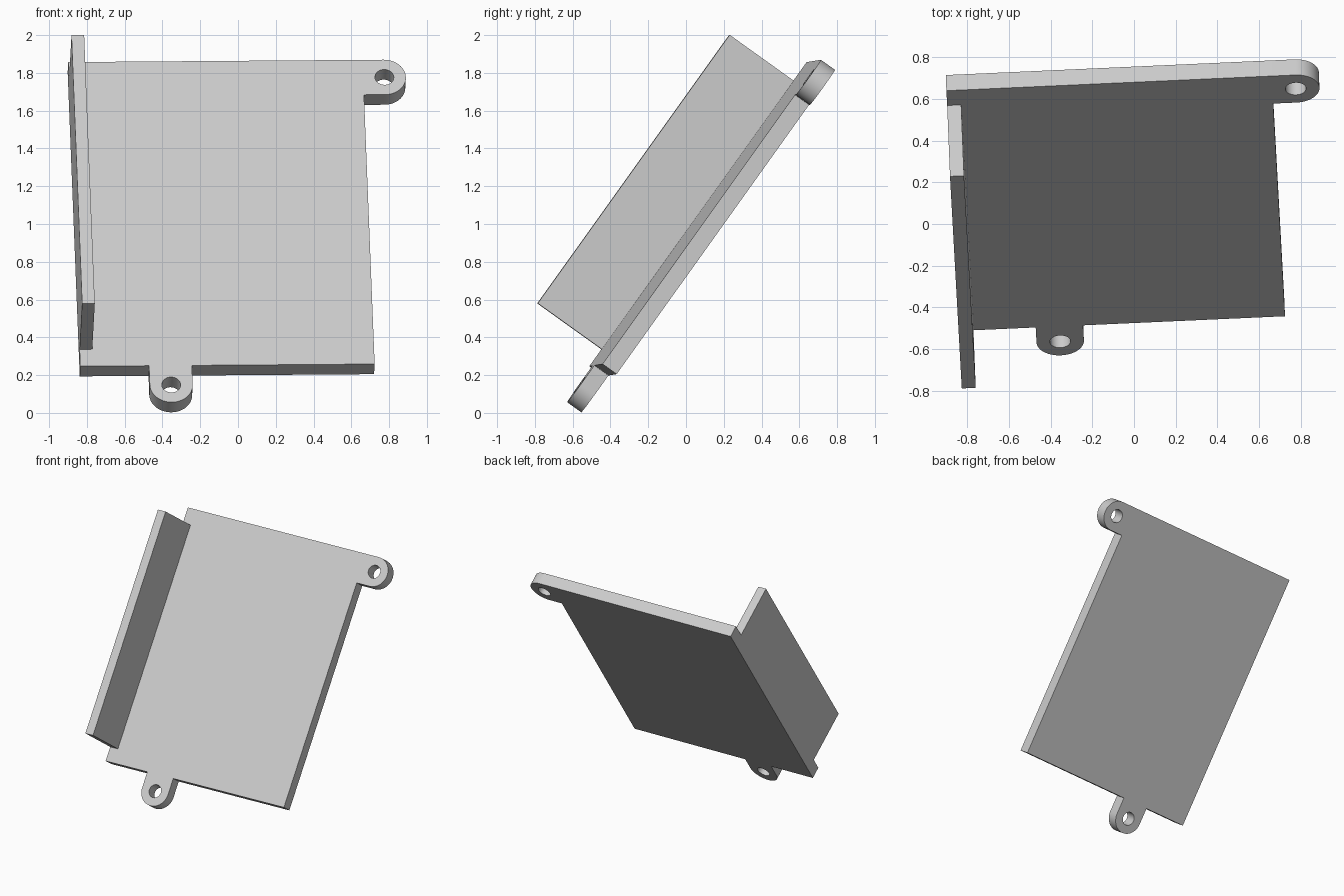
import bpy, math
from mathutils import Matrix, Vector

cube = bpy.data.objects.get("Cube")
if cube:
    bpy.data.objects.remove(cube, do_unlink=True)

grey = bpy.data.materials.new("light grey")
grey.use_nodes = True
colour = (0.6, 0.6, 0.6, 1)
grey.diffuse_color = colour
grey.node_tree.nodes["Principled BSDF"].inputs["Base Color"].default_value = colour

# Tilted frame: across the plate, up the plate, out of its front face
across = Vector((1, 0.045, 0.0075)).normalized()
up = Vector((-0.032, 0.581, 0.813))
up = (up - across * up.dot(across)).normalized()
out = across.cross(up)
frame = Matrix((across, up, out)).transposed().to_4x4()
frame.translation = (-0.835, -0.512, 0.247)

WIDTH, HEIGHT, THICK = 1.56, 1.98, 0.092
EAR, HOLE = 0.1135, 0.05


def arc(cx, cy, radius, start, sweep, steps):
    angles = [math.radians(start + sweep * i / steps) for i in range(steps + 1)]
    return [(cx + radius * math.cos(a), cy + radius * math.sin(a)) for a in angles]


def extrude_outline(name, loops, low, high):
    """Fill closed outlines (inner ones become holes) and extrude along the frame."""
    curve = bpy.data.curves.new(name, "CURVE")
    curve.dimensions = "2D"
    curve.fill_mode = "BOTH"
    curve.extrude = (high - low) / 2
    for loop in loops:
        spline = curve.splines.new("POLY")
        spline.points.add(len(loop) - 1)
        for point, (x, y) in zip(spline.points, loop):
            point.co = (x, y, 0, 1)
        spline.use_cyclic_u = True
    obj = bpy.data.objects.new(name, curve)
    bpy.context.collection.objects.link(obj)
    obj.matrix_world = frame @ Matrix.Translation((0, 0, (low + high) / 2))
    bpy.ops.object.select_all(action="DESELECT")
    obj.select_set(True)
    bpy.context.view_layer.objects.active = obj
    bpy.ops.object.convert(target="MESH")
    obj = bpy.context.object
    # Weld the caps to the sides
    bpy.ops.object.mode_set(mode="EDIT")
    bpy.ops.mesh.select_all(action="SELECT")
    bpy.ops.mesh.remove_doubles(threshold=0.0001)
    bpy.ops.mesh.normals_make_consistent(inside=False)
    bpy.ops.object.mode_set(mode="OBJECT")
    bpy.ops.object.shade_smooth_by_angle(angle=math.radians(30))
    obj.data.materials.clear()
    obj.data.materials.append(grey)
    return obj


# Plate with a screw ear on the bottom edge and one at the top corner
bottom_ear = (0.478, -0.125)
top_ear = (1.672, HEIGHT - EAR)
outline = [(0, 0), (bottom_ear[0] - EAR, 0)]
outline += arc(*bottom_ear, EAR, 180, 180, 32)
outline += [(bottom_ear[0] + EAR, 0), (WIDTH, 0), (WIDTH, HEIGHT - 2 * EAR)]
outline += arc(*top_ear, EAR, -90, 180, 32)
outline += [(0, HEIGHT)]
holes = [arc(*ear, HOLE, 0, 360, 32)[:-1] for ear in (bottom_ear, top_ear)]
extrude_outline("mounting_plate", [outline] + holes, -THICK, 0)

# Side flange standing on the plate's edge
flange = [(0, 0.11), (0.067, 0.11), (0.067, 1.858), (0, 1.858)]
extrude_outline("side_flange", [flange], 0, 0.418)
